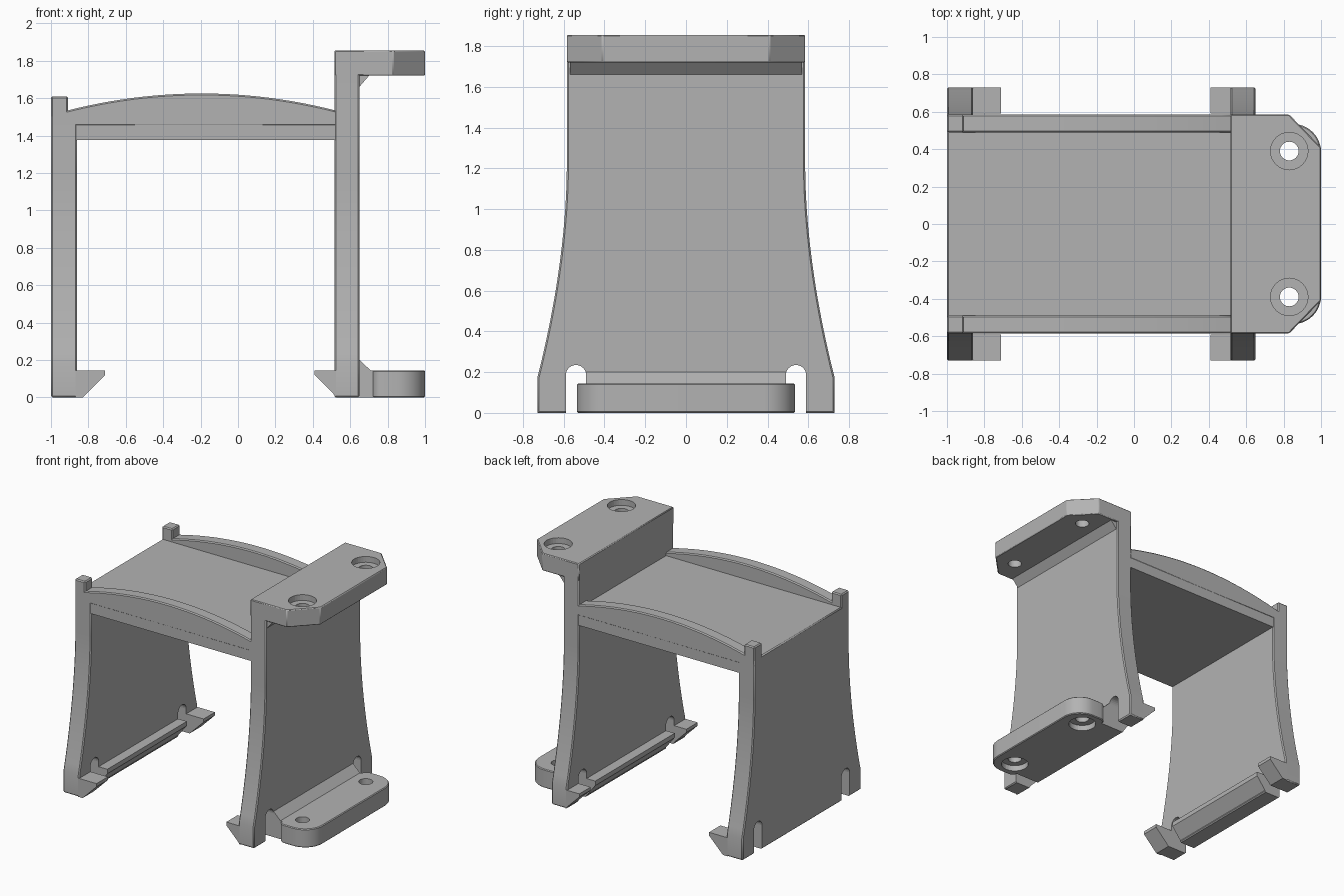
import bpy, bmesh
from math import sin, cos, pi

cube = bpy.data.objects.get("Cube")
if cube:
    bpy.data.objects.remove(cube, do_unlink=True)

grey = bpy.data.materials.new("plain grey")
grey.use_nodes = True
colour = (0.45, 0.45, 0.45, 1)
grey.diffuse_color = colour
grey.node_tree.nodes["Principled BSDF"].inputs["Base Color"].default_value = colour


def prism(name, points, axis, lo, hi, bevel=0.0):
    """Extrude a flat outline along one axis."""
    place = {"x": lambda a, b: (lo, a, b),
             "y": lambda a, b: (a, lo, b),
             "z": lambda a, b: (a, b, lo)}[axis]
    bm = bmesh.new()
    face = bm.faces.new([bm.verts.new(place(a, b)) for a, b in points])
    out = bmesh.ops.extrude_face_region(bm, geom=[face])
    step = [hi - lo if axis == k else 0 for k in "xyz"]
    bmesh.ops.translate(bm, vec=step,
                        verts=[v for v in out["geom"] if isinstance(v, bmesh.types.BMVert)])
    bmesh.ops.recalc_face_normals(bm, faces=bm.faces)
    mesh = bpy.data.meshes.new(name)
    bm.to_mesh(mesh)
    bm.free()
    mesh.materials.append(grey)
    obj = bpy.data.objects.new(name, mesh)
    bpy.context.collection.objects.link(obj)
    if bevel:
        mod = obj.modifiers.new("edge_bevel", "BEVEL")
        mod.width, mod.segments, mod.limit_method = bevel, 1, "ANGLE"
    return obj


def box(name, x, y, z, bevel=0.0):
    return prism(name, [(x[0], y[0]), (x[1], y[0]), (x[1], y[1]), (x[0], y[1])],
                 "z", z[0], z[1], bevel)


def cut(obj, cutter):
    mod = obj.modifiers.new("cut", "BOOLEAN")
    mod.operation, mod.object, mod.solver = "DIFFERENCE", cutter, "EXACT"
    cutter.hide_render = True
    cutter.hide_set(True)
    cutter.display_type = "WIRE"


def arc(cx, cy, r, start, end, n=12):
    return [(cx + r * cos(start + (end - start) * i / n),
             cy + r * sin(start + (end - start) * i / n)) for i in range(n + 1)]


def circle(cx, cy, r):
    return arc(cx, cy, r, 0, 2 * pi, 32)[:-1]


def smooth(obj):
    bpy.ops.object.select_all(action="DESELECT")
    obj.select_set(True)
    bpy.context.view_layer.objects.active = obj
    bpy.ops.object.shade_smooth_by_angle(angle=0.4)


HALF, FOOT, FLARE = 0.585, 0.73, 1.2


def wall(name, x0, x1, top):
    """Upright wall whose sides flare towards the feet, with two slots."""
    side = [(FOOT, 0)]
    for i in range(17):
        z = 0.17 + (FLARE - 0.17) * i / 16
        side.append((HALF + (FOOT - HALF) * ((FLARE - z) / (FLARE - 0.17)) ** 1.8, z))
    side.append((HALF, top))
    obj = prism(name, side + [(-y, z) for y, z in reversed(side)], "x", x0, x1, 0.008)
    for s in (-1, 1):
        slot = [(s * 0.54 - 0.05, -0.1), (s * 0.54 + 0.05, -0.1)] + arc(s * 0.54, 0.185, 0.05, 0, pi)
        cut(obj, prism(name + "_slot_cutter", slot, "x", x0 - 0.1, x1 + 0.1))
    smooth(obj)


# Walls
wall("left_out_wall", -1.0, -0.86, 1.51)
wall("bracket_wall", 0.515, 0.65, 1.78)

# Inward hooks at the feet: long ones at the ends, a shorter one in the middle
for label, face, d in (("outer", -0.86, 1), ("bracket", 0.515, -1)):
    reach = 0.15 if d > 0 else 0.105
    tip, heel = face + d * reach, face + d * (reach - 0.12)
    long_hook = [(face - d * 0.01, 0), (heel, 0), (tip, 0.12), (tip, 0.145), (face - d * 0.01, 0.145)]
    mid = face + d * 0.075
    short_hook = [(face - d * 0.01, 0.015), (face, 0.015), (mid, 0.11), (mid, 0.145), (face - d * 0.01, 0.145)]
    for s in (-1, 1):
        y0, y1 = sorted((s * 0.59, s * FOOT))
        prism(label + "_end_hook", long_hook, "y", y0, y1)
    prism(label + "_middle_hook", short_hook, "y", -0.49, 0.49)

# Deck with arched rails and corner posts
box("deck", (-0.99, 0.53), (-HALF + 0.002, HALF - 0.002), (1.375, 1.51))
rail = [(-0.95, 1.45), (0.53, 1.45)]
for i in range(25):
    t = 1 - 2 * i / 24
    rail.append((-0.195 + 0.725 * t, 1.625 - 0.093 * t * t))
rail.append((-0.95, 1.52))
for s in (-1, 1):
    y0, y1 = sorted((s * 0.49, s * HALF))
    smooth(prism("arched_rail", rail, "y", y0, y1, 0.008))
    box("corner_post", (-1.0, -0.91), (y0, y1), (1.45, 1.61), 0.008)

# Upper bracket with clipped corners and counterbored holes
outline = [(0.515, -HALF), (0.83, -HALF), (1.0, -0.41), (1.0, 0.41), (0.83, HALF), (0.515, HALF)]
upper = prism("upper_bracket", outline, "z", 1.72, 1.855, 0.006)
prism("upper_gusset", [(0.64, 1.65), (0.705, 1.725), (0.64, 1.725)], "y", -0.57, 0.57)

# Lower flange with rounded ends
half = [(0.72, 0.0)] + arc(0.77, 0.485, 0.05, pi, pi / 2, 5) + arc(0.85, 0.385, 0.15, pi / 2, 0)
half = half[1:]
lower = prism("lower_flange", half + [(x, -y) for x, y in reversed(half)], "z", 0, 0.145, 0.006)
prism("flange_web", [(0.64, 0.0), (0.73, 0.0), (0.73, 0.143), (0.71, 0.143), (0.64, 0.21)],
      "y", -0.49, 0.49)

# Screw holes
for s in (-1, 1):
    y = s * 0.39
    cut(upper, prism("upper_hole_cutter", circle(0.83, y, 0.05), "z", 1.6, 1.95))
    cut(upper, prism("upper_bore_cutter", circle(0.83, y, 0.1), "z", 1.81, 1.95))
    cut(lower, prism("lower_hole_cutter", circle(0.83, y, 0.05), "z", -0.1, 0.25))
    cut(lower, prism("lower_bore_cutter", circle(0.83, y, 0.1), "z", -0.1, 0.045))
smooth(upper)
smooth(lower)
